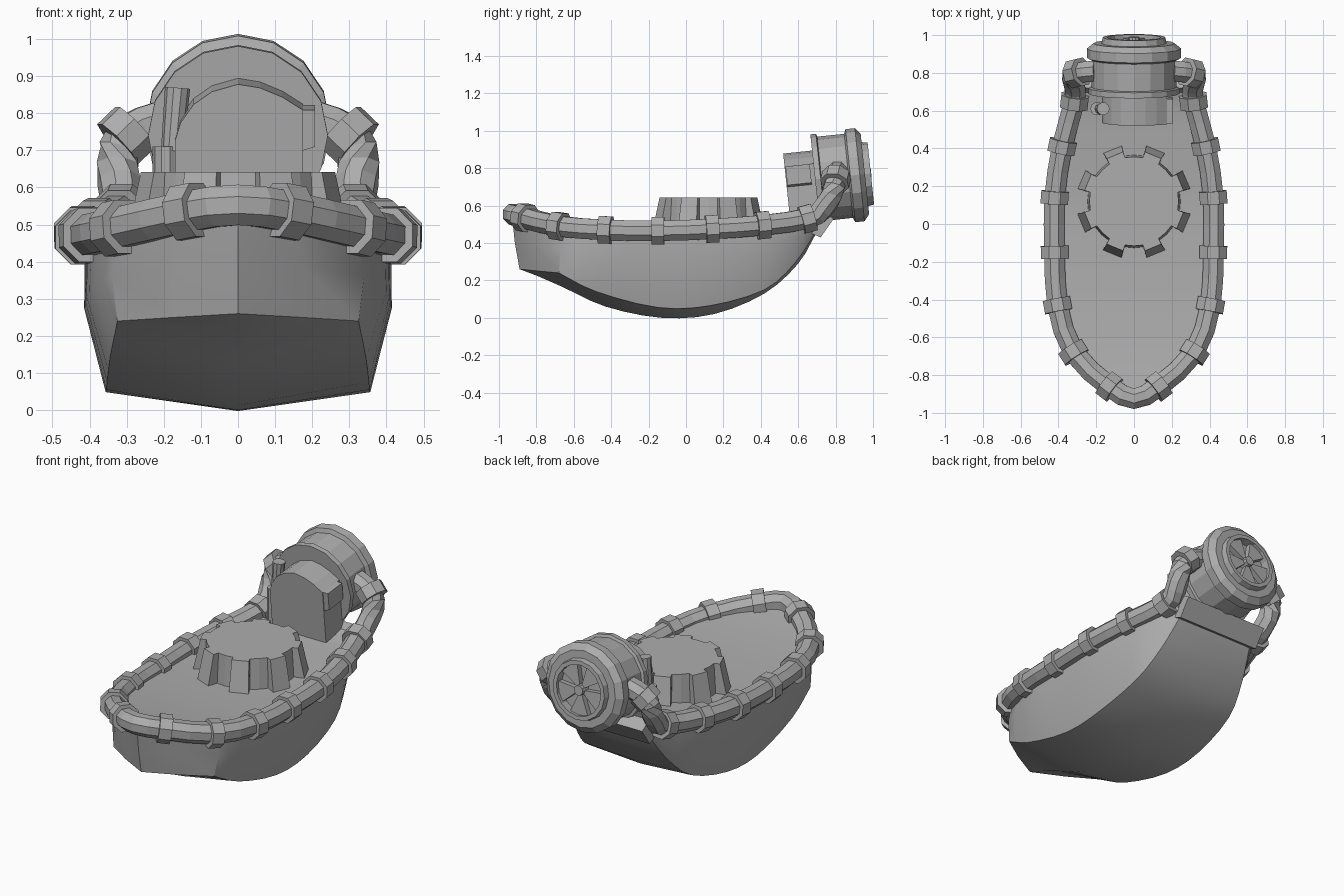
import bpy, bmesh, math
from mathutils import Vector, Matrix

if "Cube" in bpy.data.objects:
    bpy.data.objects.remove(bpy.data.objects["Cube"])

grey = bpy.data.materials.new("plain grey")
grey.diffuse_color = (0.42, 0.42, 0.42, 1)
grey.use_nodes = True
grey.node_tree.nodes["Principled BSDF"].inputs["Base Color"].default_value = grey.diffuse_color


def loft(name, rings, matrix=None, cap_start=True, cap_end=True, smooth=None):
    """Skin a list of equal-length closed rings into one object."""
    bm = bmesh.new()
    vs = [[bm.verts.new(p) for p in r] for r in rings]
    n = len(rings[0])
    for a, b in zip(vs, vs[1:]):
        for i in range(n):
            j = (i + 1) % n
            bm.faces.new((a[i], a[j], b[j], b[i]))
    if cap_start:
        bm.faces.new(vs[0][::-1])
    if cap_end:
        bm.faces.new(vs[-1])
    bmesh.ops.remove_doubles(bm, verts=bm.verts, dist=1e-5)
    if matrix:
        bm.transform(matrix)
    bmesh.ops.recalc_face_normals(bm, faces=bm.faces)
    me = bpy.data.meshes.new(name)
    bm.to_mesh(me)
    bm.free()
    me.materials.append(grey)
    if smooth:
        me.polygons.foreach_set("use_smooth", [True] * len(me.polygons))
        me.set_sharp_from_angle(angle=math.radians(smooth))
    ob = bpy.data.objects.new(name, me)
    bpy.context.collection.objects.link(ob)
    return ob


def catmull(pts, n):
    p = [Vector(q) for q in pts]
    p = [2 * p[0] - p[1]] + p + [2 * p[-1] - p[-2]]
    out = []
    for a, b, c, d in zip(p, p[1:], p[2:], p[3:]):
        for k in range(n):
            t = k / n
            out.append(0.5 * (2 * b + (c - a) * t + (2 * a - 5 * b + 4 * c - d) * t * t
                              + (3 * b - a - 3 * c + d) * t ** 3))
    return out + [p[-2]]


def section(p, t, r, sides=8):
    """Ring of points around p, square to direction t."""
    t = t.normalized()
    s = t.cross(Vector((0, 0, 1))).normalized()
    u = s.cross(t)
    return [p + r * (s * math.cos(a) + u * math.sin(a))
            for a in (2 * math.pi * (i + 0.5) / sides for i in range(sides))]


def lathe(name, profile, matrix, sides=16):
    return loft(name, [[(r * math.cos(2 * math.pi * i / sides), r * math.sin(2 * math.pi * i / sides), s)
                        for i in range(sides)] for r, s in profile],
                matrix, False, False)


def prism(name, outline, s0, s1, matrix):
    return loft(name, [[(x, y, s) for x, y in outline] for s in (s0, s1)], matrix)


# Hull: sheer, middle, chine and keel lines from bow to stern
sheer = [(0, -.93, .54), (.14, -.87, .53), (.31, -.68, .50), (.395, -.43, .48), (.41, -.15, .47),
         (.41, .13, .47), (.375, .40, .49), (.32, .60, .51), (.27, .72, .54)]
middle = [(0, -.915, .40), (.17, -.82, .39), (.34, -.67, .36), (.40, -.43, .32), (.412, -.15, .28),
          (.412, .13, .28), (.385, .40, .34), (.33, .58, .44), (.275, .705, .50)]
chine = [(0, -.89, .26), (.17, -.79, .25), (.325, -.68, .24), (.345, -.48, .14), (.355, -.15, .055),
         (.355, .13, .065), (.33, .42, .15), (.29, .58, .29), (.25, .69, .45)]
keel = [(0, -.89, .26), (0, -.79, .222), (0, -.66, .165), (0, -.43, .06), (0, -.13, 0),
        (0, .15, .02), (0, .42, .13), (0, .60, .29), (0, .70, .46)]


def refine(line):
    return [Vector(p) for p in line[:2]] + catmull(line[2:], 3)


def flip(p):
    return Vector((-p[0], p[1], p[2]))


stations = []
for a, b, c, d in zip(*map(refine, (sheer, middle, chine, keel))):
    stations.append([Vector((0, a.y, a.z)), a, b, c, d, flip(c), flip(b), flip(a)])
loft("hull", stations, cap_start=False, smooth=30)

# Rail tube around the deck, ending in elbows that enter the engine
half = [(0, -.925, .553), (.13, -.86, .535), (.32, -.68, .49), (.405, -.43, .47), (.42, -.15, .465),
        (.42, .14, .475), (.38, .41, .495), (.315, .65, .53), (.315, .73, .58), (.325, .78, .66),
        (.30, .80, .74), (.20, .81, .78)]
path = catmull([flip(p) for p in half[:0:-1]] + half, 2)
rings = []
for i, p in enumerate(path):
    t = path[min(i + 1, len(path) - 1)] - path[max(i - 1, 0)]
    rings.append(section(p, t, .059))
loft("rail_tube", rings)

# Collars clamped on the rail
for i in (1, 2, 3, 4, 5, 6, 7, 10):
    p = Vector(half[i])
    t = (Vector(half[i + 1]) - Vector(half[i - 1])).normalized()
    if i == 7:
        t = Vector((-.1, .9, .25)).normalized()
    for side in ("right", "left"):
        q, d = (p, t) if side == "right" else (flip(p), flip(t))
        loft(f"collar_{side}_{i}", [section(q + d * k, d, .079) for k in (-.034, .034)])

# Toothed turret base on the deck
gear = []
for z, r_in, r_out in ((.44, .248, .312), (.642, .236, .268)):
    ring = []
    for k in range(8):
        c = 22.5 + 45 * k
        for off, r in ((-11, r_in), (-10, r_out), (10, r_out), (11, r_in), (22.5, r_in)):
            a = math.radians(c + off)
            ring.append((r * math.cos(a), .12 + r * math.sin(a), z))
    gear.append(ring)
loft("toothed_base", gear)

# Engine drum, tilted slightly up at the back, with recessed fan opening
M = Matrix.Translation((0, .69, .74)) @ Matrix.Rotation(math.radians(-84), 4, 'X')
lathe("engine_drum", [(0, 0), (.242, 0), (.242, .03), (.226, .035), (.226, .18), (.25, .19), (.25, .24),
                      (.215, .268), (.172, .268), (.166, .30), (.143, .30), (.143, .25), (0, .25)], M)
lathe("fan_hub", [(0, .25), (.032, .25), (.028, .302), (0, .302)], M, 10)
for k in range(5):
    a = math.radians(72 * k + 18)
    pts = [(0, 0)] + [(.143 * math.cos(a + o), .143 * math.sin(a + o)) for o in (-.4, 0, .4)]
    prism(f"fan_blade_{k}", pts, .249, .282, M)

# Engine block in front of the drum
block = [(-.17, .47), (-.17, .74), (-.155, .79), (-.12, .84), (-.07, .875), (0, .895), (.06, .885),
         (.12, .86), (.175, .825), (.175, .47)]
prism("engine_block", [(x, .74 - z) for x, z in block], -.155, .02, M)
box = [(.16, .71), (.207, .725), (.207, .825), (.16, .825)]
prism("block_side_box", [(x, .74 - z) for x, z in box], -.15, -.02, M)

# Exhaust pipe beside the block
base = Matrix.Translation((-.195, .61, .50))
lathe("exhaust_base", [(0, 0), (.036, 0), (.036, .21), (0, .21)], base, 10)
lathe("exhaust_pipe", [(0, .2), (.03, .2), (.034, .37), (0, .37)],
      base @ Matrix.Rotation(math.radians(5), 4, 'Y'), 10)

# Stern bracket carrying the engine
bracket = [(.65, .46), (.72, .43), (.79, .53), (.72, .57)]
loft("stern_bracket", [[(x, y, z) for y, z in bracket] for x in (-.27, .27)])
